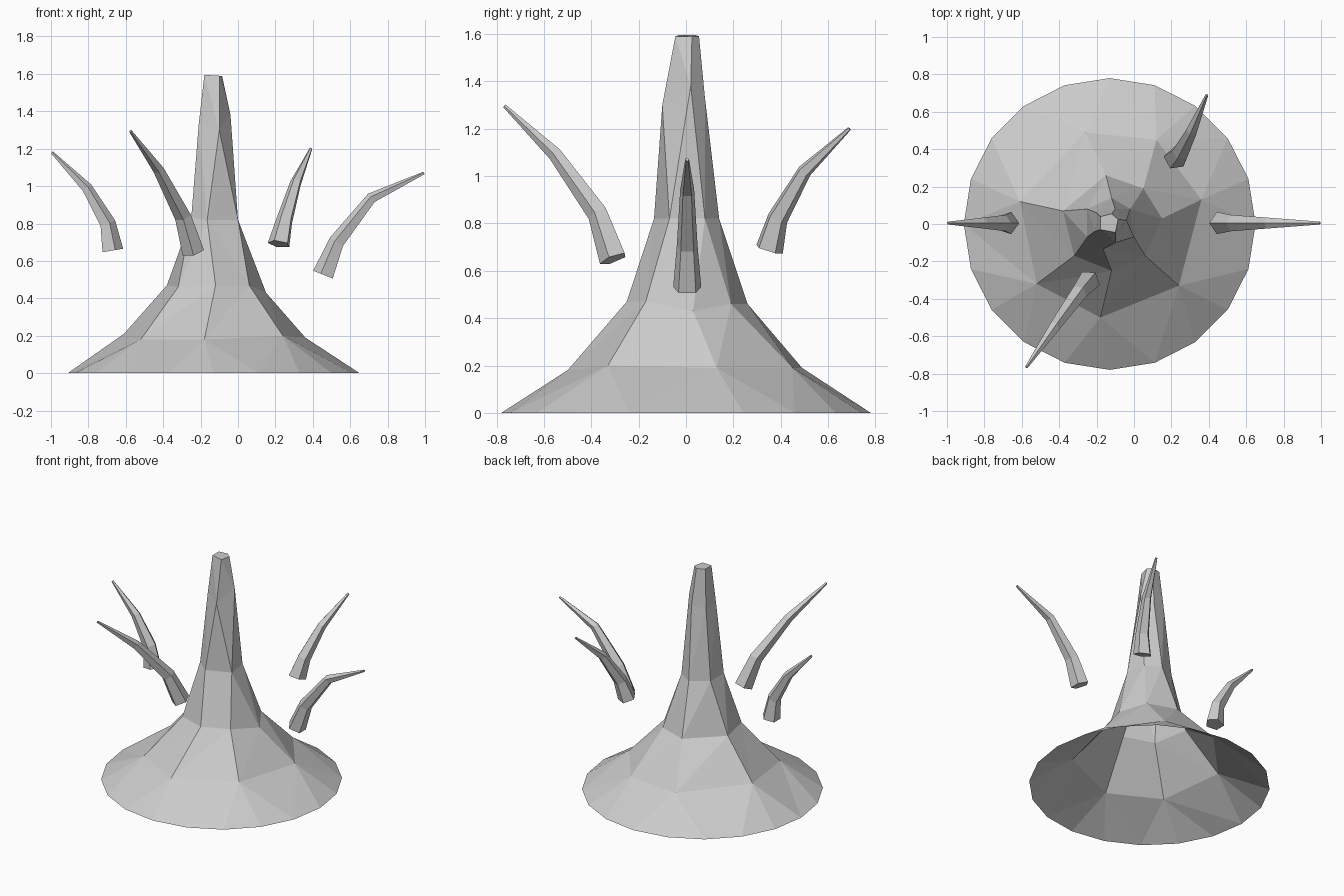
import bpy, bmesh, math
from mathutils import Vector

if "Cube" in bpy.data.objects:
    bpy.data.objects.remove(bpy.data.objects["Cube"])

grey = bpy.data.materials.new("plain grey")
grey.diffuse_color = (0.6, 0.6, 0.6, 1)
grey.use_nodes = True
grey.node_tree.nodes["Principled BSDF"].inputs["Base Color"].default_value = grey.diffuse_color


def finish(bm, name):
    me = bpy.data.meshes.new(name)
    bm.to_mesh(me)
    bm.free()
    me.materials.append(grey)
    ob = bpy.data.objects.new(name, me)
    bpy.context.collection.objects.link(ob)
    return ob


def by_angle(verts):
    c = sum((v.co for v in verts), Vector()) / len(verts)
    return sorted((math.atan2(v.co.y - c.y, v.co.x - c.x), i, v) for i, v in enumerate(verts))


def zip_rings(bm, low, high):
    # joins two rings with different side counts, walking round by angle
    a, b = by_angle(low), by_angle(high)
    at = lambda r, k: r[k % len(r)][0] + 2 * math.pi * (k // len(r))
    i = j = 0
    while i < len(a) or j < len(b):
        va, vb = a[i % len(a)][2], b[j % len(b)][2]
        step_a = j >= len(b) or (i < len(a) and
                                 at(a, i) + at(a, i + 1) < at(b, j) + at(b, j + 1))
        if step_a:
            i += 1
            bm.faces.new((va, a[i % len(a)][2], vb))
        else:
            j += 1
            bm.faces.new((va, b[j % len(b)][2], vb))


# trunk: wide open flare at the ground, narrowing to a capped stub
base = [(-0.13 + 0.78 * math.cos(k * math.pi / 10 + 0.001),
         0.78 * math.sin(k * math.pi / 10 + 0.001), 0) for k in range(20)]
rings = [
    base,
    [(-0.26, 0.49, .19), (0.12, 0.45, .19), (0.36, 0.13, .19), (0.24, -0.33, .2),
     (-0.18, -0.5, .18), (-0.52, -0.32, .18), (-0.61, 0.12, .21)],
    [(-0.15, 0.26, .46), (0.05, 0.19, .46), (0.15, 0.03, .43), (0.06, -0.17, .47),
     (-0.12, -0.25, .47), (-0.32, -0.17, .46), (-0.38, 0.07, .47)],
    [(-0.12, 0.14, .82), (-0.02, 0.08, .82), (0.0, -0.07, .82),
     (-0.165, -0.135, .82), (-0.25, -0.07, .83), (-0.25, 0.08, .83)],
    [(-0.1, 0.08, 1.33), (-0.04, 0.02, 1.38), (-0.1, -0.1, 1.3),
     (-0.21, -0.04, 1.33), (-0.2, 0.06, 1.33)],
    [(-0.12, 0.055, 1.59), (-0.085, 0.025, 1.59), (-0.1, -0.045, 1.59),
     (-0.18, -0.03, 1.595), (-0.18, 0.04, 1.595)],
]
bm = bmesh.new()
loops = [[bm.verts.new(p) for p in r] for r in rings]
for lo, hi in zip(loops, loops[1:]):
    zip_rings(bm, lo, hi)
bm.faces.new([v for _, _, v in by_angle(loops[-1])])
finish(bm, "trunk")


def branch(name, path, radii=(0.062, 0.046, 0.031, 0.008), sides=5):
    pts = [Vector(p) for p in path]
    bm = bmesh.new()
    prev = None
    side = (pts[-1] - pts[0]).cross(Vector((0, 0, 1))).normalized()
    for k, (p, r) in enumerate(zip(pts, radii)):
        d = (pts[min(k + 1, 3)] - pts[max(k - 1, 0)]).normalized()
        up = side.cross(d).normalized()
        ring = []
        for s in range(sides):
            t = 2 * math.pi * s / sides
            ring.append(bm.verts.new(p + r * (math.cos(t) * up + math.sin(t) * side)))
        if prev:
            for s in range(sides):
                n = (s + 1) % sides
                bm.faces.new((prev[s], prev[n], ring[n], ring[s]))
        else:
            bm.faces.new(ring)
        prev = ring
    bm.faces.new(prev)
    bmesh.ops.recalc_face_normals(bm, faces=bm.faces)
    return finish(bm, name)


# four floating bent branches
branch("left_branch", [(-0.675, 0.005, .655), (-0.70, 0.005, .80),
                       (-0.81, 0.005, .99), (-0.995, 0.005, 1.18)])
branch("front_branch", [(-0.24, -0.305, .65), (-0.295, -0.37, .84),
                        (-0.425, -0.55, 1.09), (-0.575, -0.765, 1.295)])
branch("right_branch", [(0.46, 0.005, .525), (0.53, 0.005, .70),
                        (0.715, 0.005, .935), (0.995, 0.005, 1.07)])
branch("back_branch", [(0.22, 0.35, .69), (0.25, 0.385, .82),
                       (0.31, 0.50, 1.02), (0.39, 0.69, 1.20)])
